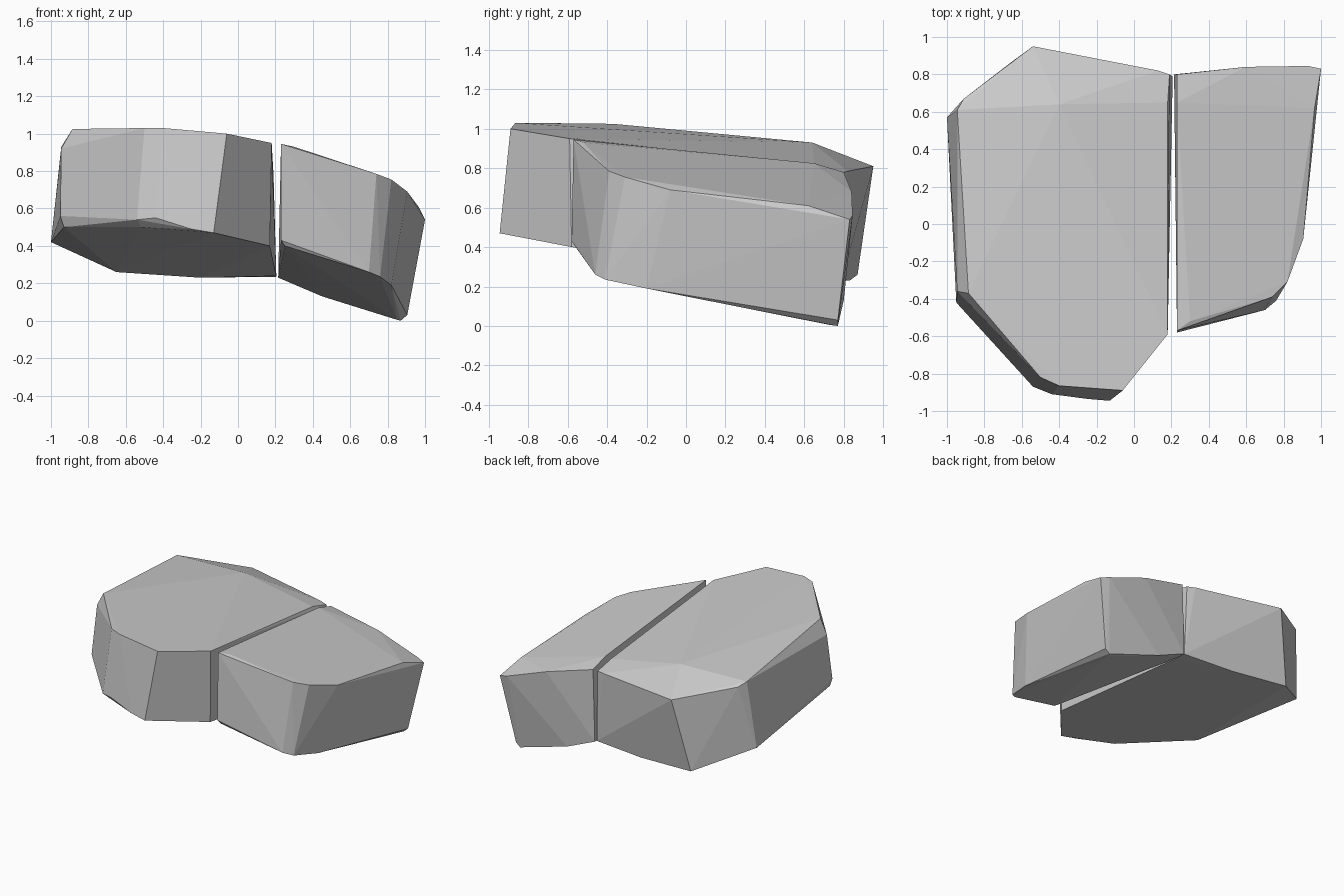
import bpy, bmesh

def stone(name, top, bottom):
    """Chiselled stone: convex hull of an upper and a lower outline."""
    bm = bmesh.new()
    for p in top + bottom:
        bm.verts.new(p)
    hull = bmesh.ops.convex_hull(bm, input=bm.verts[:])
    loose = {v for v in hull["geom_interior"] + hull["geom_unused"]
             if isinstance(v, bmesh.types.BMVert)}
    bmesh.ops.delete(bm, geom=list(loose), context='VERTS')
    # merge nearly coplanar triangles into broad facets
    bmesh.ops.dissolve_limit(bm, angle_limit=0.03, verts=bm.verts[:], edges=bm.edges[:])
    bmesh.ops.recalc_face_normals(bm, faces=bm.faces[:])
    mesh = bpy.data.meshes.new(name)
    bm.to_mesh(mesh)
    bm.free()
    obj = bpy.data.objects.new(name, mesh)
    bpy.context.collection.objects.link(obj)
    return obj

# Large stone on the left
large_top = [(-0.54, 0.95, 0.81), (0.13, 0.82, 0.785), (0.19, 0.80, 0.78),
             (0.18, 0.65, 0.82), (0.18, -0.59, 0.95), (-0.06, -0.89, 1.00),
             (-0.40, -0.865, 1.03), (-0.50, -0.82, 1.03), (-0.885, -0.37, 1.025),
             (-0.945, -0.36, 0.92), (-0.945, 0.61, 0.93), (-0.91, 0.67, 0.90),
             (-0.40, 0.64, 0.93)]
large_bottom = [(-1.0, 0.57, 0.42), (-0.95, -0.42, 0.56), (-0.93, -0.42, 0.50),
                (-0.54, -0.87, 0.54), (-0.44, -0.91, 0.55), (-0.52, -0.83, 0.50),
                (-0.13, -0.945, 0.47), (-0.25, -0.935, 0.49), (0.17, -0.58, 0.40),
                (0.205, 0.70, 0.24), (0.205, 0.79, 0.235), (-0.20, 0.83, 0.23),
                (-0.65, 0.87, 0.26)]
stone("large_stone", large_top, large_bottom)

# Smaller stone on the right, leaning outward
small_top = [(0.23, 0.80, 0.78), (0.60, 0.84, 0.68), (0.93, 0.845, 0.56),
             (1.0, 0.83, 0.54), (0.965, 0.62, 0.61), (0.905, -0.08, 0.69),
             (0.82, -0.31, 0.755), (0.74, -0.39, 0.785), (0.30, -0.52, 0.93),
             (0.23, -0.57, 0.945), (0.23, 0.65, 0.825)]
small_bottom = [(0.23, -0.58, 0.43), (0.25, -0.56, 0.40), (0.70, -0.46, 0.26),
                (0.76, -0.41, 0.235), (0.82, -0.20, 0.19), (0.905, 0.77, 0.03),
                (0.87, 0.77, 0.0), (0.85, 0.73, 0.005), (0.45, 0.80, 0.13),
                (0.215, 0.80, 0.23), (0.215, 0.74, 0.23)]
stone("small_stone", small_top, small_bottom)
